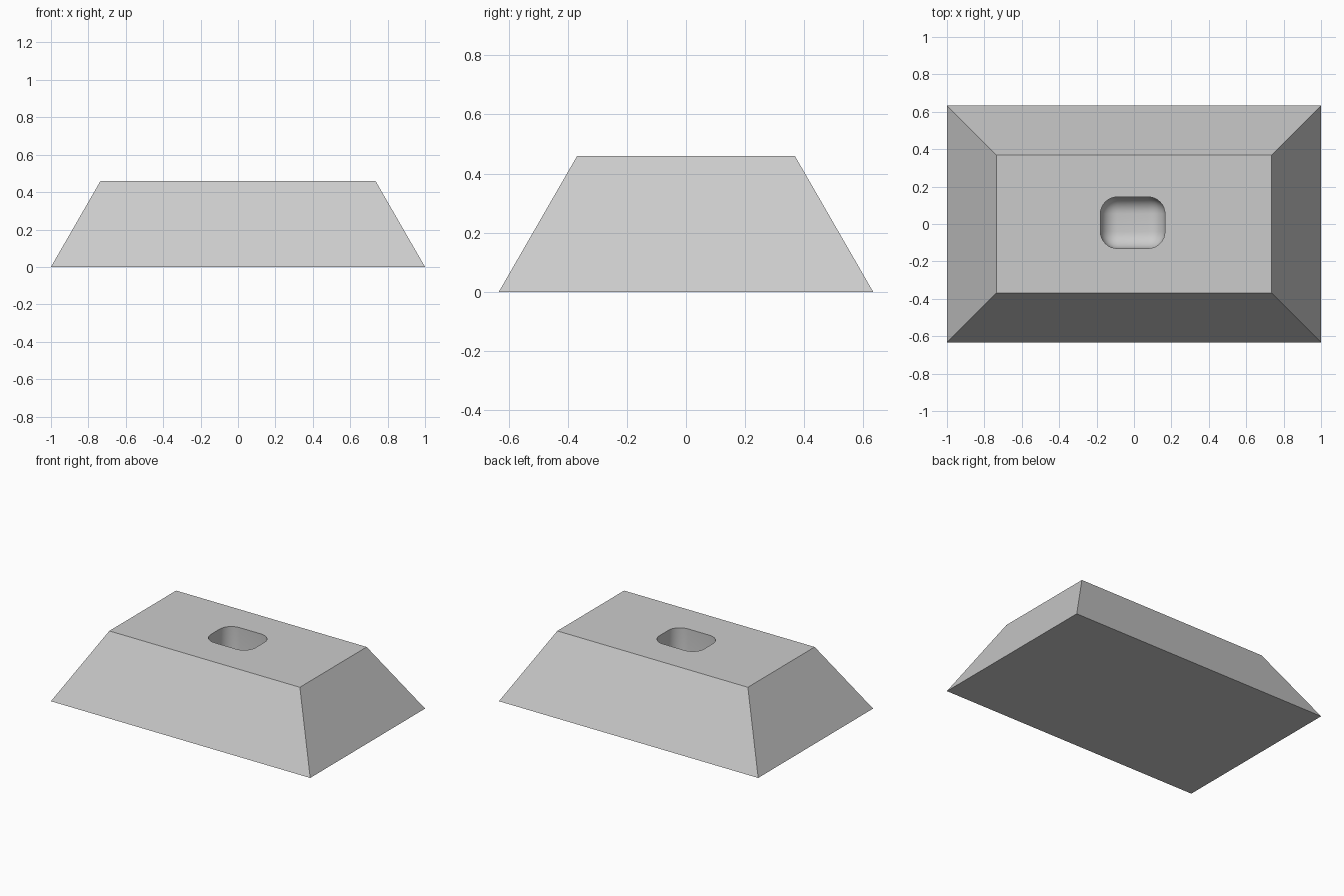
import bpy, bmesh, math
from mathutils import Matrix, Vector

default = bpy.data.objects.get("Cube")
if default:
    bpy.data.objects.remove(default, do_unlink=True)

grey = bpy.data.materials.new("plain grey")
grey.use_nodes = True
colour = (0.6, 0.6, 0.6, 1)
grey.diffuse_color = colour
grey.node_tree.nodes["Principled BSDF"].inputs["Base Color"].default_value = colour


def add_object(name, bm):
    """Turn a bmesh into a linked object in the grey material."""
    mesh = bpy.data.meshes.new(name)
    bm.to_mesh(mesh)
    bm.free()
    mesh.materials.append(grey)
    obj = bpy.data.objects.new(name, mesh)
    bpy.context.collection.objects.link(obj)
    return obj


def box(size, centre):
    bm = bmesh.new()
    matrix = Matrix.Translation(centre) @ Matrix.Diagonal((*size, 1))
    bmesh.ops.create_cube(bm, size=1, matrix=matrix)
    return bm


# Block with four sloping sides
HEIGHT, INSET = 0.46, 0.265
bm = box((2, 1.266, HEIGHT), Vector((0, 0, HEIGHT / 2)))
for v in bm.verts:
    if v.co.z > HEIGHT / 2:
        v.co.x -= math.copysign(INSET, v.co.x)
        v.co.y -= math.copysign(INSET, v.co.y)
block = add_object("sloped_block", bm)

# Rounded box that hollows out the socket in the top
bm = box((0.345, 0.275, 0.54), Vector((-0.007, 0.007, 0.47)))
bmesh.ops.bevel(bm, geom=bm.edges[:], offset=0.09, segments=8,
                profile=0.5, affect='EDGES')
cutter = add_object("socket_cutter", bm)
cutter.hide_render = True

cut = block.modifiers.new("socket", 'BOOLEAN')
cut.operation = 'DIFFERENCE'
cut.solver = 'EXACT'
cut.object = cutter

# Apply the cut, drop the cutter and smooth the socket
bpy.ops.object.select_all(action='DESELECT')
block.select_set(True)
bpy.context.view_layer.objects.active = block
bpy.ops.object.modifier_apply(modifier=cut.name)
bpy.data.objects.remove(cutter, do_unlink=True)
bpy.ops.object.shade_smooth_by_angle(angle=math.radians(30))
